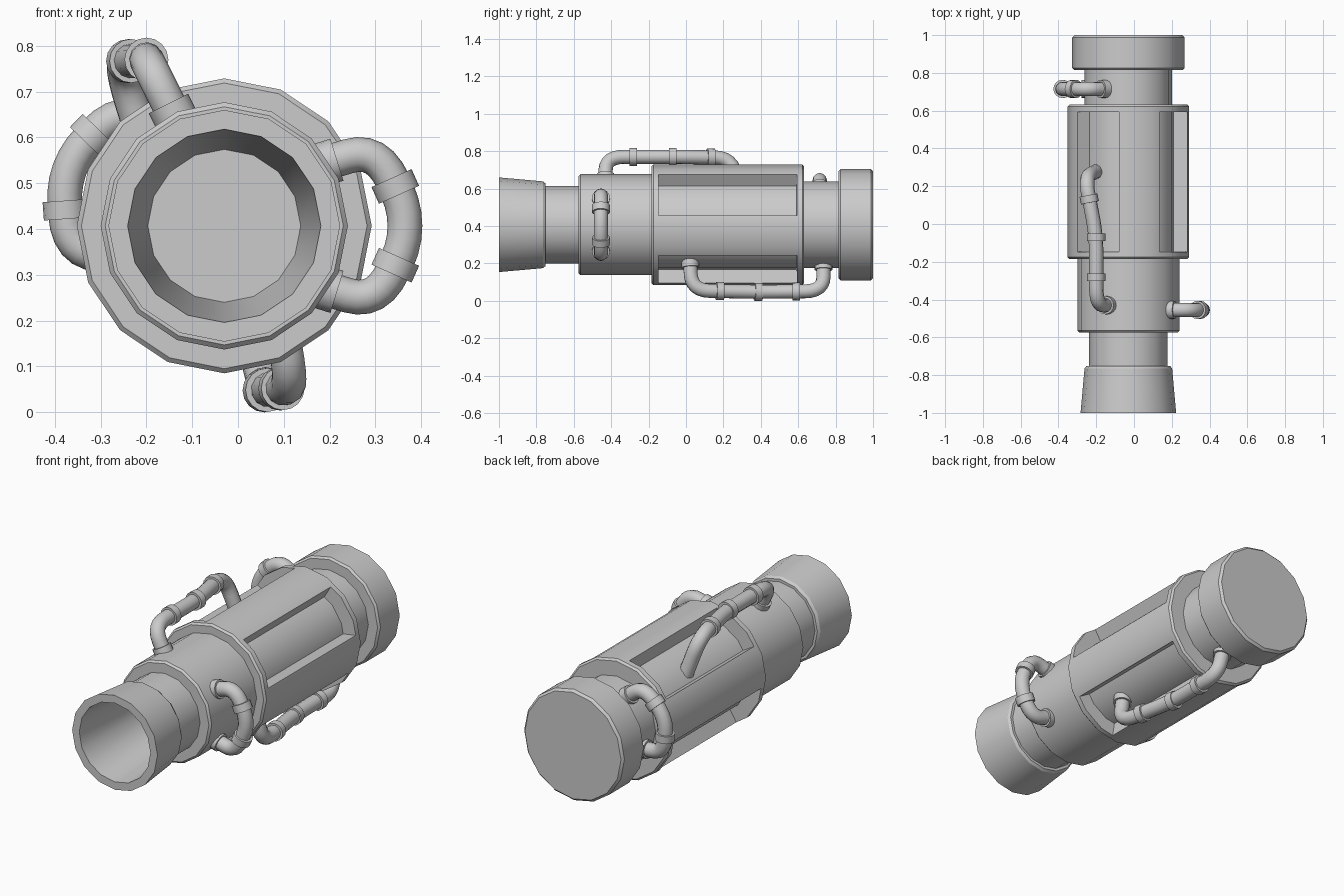
import bpy, bmesh, math
from mathutils import Vector, Matrix

if "Cube" in bpy.data.objects:
    bpy.data.objects.remove(bpy.data.objects["Cube"])

CX, CZ, SIDES = -0.03, 0.407, 16


def finish(name, bm):
    bmesh.ops.recalc_face_normals(bm, faces=bm.faces[:])
    me = bpy.data.meshes.new(name)
    bm.to_mesh(me)
    bm.free()
    me.shade_smooth()
    me.set_sharp_from_angle(angle=math.radians(30))
    ob = bpy.data.objects.new(name, me)
    bpy.context.collection.objects.link(ob)
    return ob


# Body: one 16-sided turned shell, from the bore floor out round the rim to the back
profile = [
    (-0.50, 0.167), (-1.0, 0.211), (-1.0, 0.253), (-0.765, 0.232), (-0.752, 0.222),
    (-0.752, 0.208), (-0.575, 0.208), (-0.575, 0.260), (-0.565, 0.270),
    (-0.185, 0.270), (-0.185, 0.312), (-0.175, 0.322), (0.622, 0.322), (0.632, 0.312),
    (0.632, 0.232), (0.815, 0.232), (0.815, 0.287), (0.825, 0.297),
    (0.988, 0.297), (1.0, 0.285)]
MAIN = 11  # profile step that spans the main drum
bm = bmesh.new()
rings = []
for y, r in profile:
    rings.append([bm.verts.new((r * math.cos(a), y, r * math.sin(a)))
                  for a in (2 * math.pi * k / SIDES for k in range(SIDES))])
drum = []
for i in range(len(rings) - 1):
    for k in range(SIDES):
        n = (k + 1) % SIDES
        f = bm.faces.new((rings[i][k], rings[i][n], rings[i + 1][n], rings[i + 1][k]))
        if i == MAIN and k % 4 != 3:
            drum.append(f)
bm.faces.new(rings[0])
bm.faces.new(rings[-1])
bmesh.ops.recalc_face_normals(bm, faces=bm.faces[:])

# Four recessed panels on the drum, each three sides wide
bmesh.ops.inset_region(bm, faces=drum, thickness=0.05, use_boundary=True, use_even_offset=True)
for v in {v for f in drum for v in f.verts}:
    v.co.y = -0.147 if v.co.y < 0.2 else 0.593
bmesh.ops.inset_region(bm, faces=drum, thickness=0.001, use_boundary=True, use_even_offset=True)
for v in {v for f in drum for v in f.verts}:
    v.co.x *= 0.765
    v.co.z *= 0.765
body = finish("body", bm)
body.location = (CX, 0, CZ)


def rounded(pts, radius, steps=6):
    """Path with its inner corners replaced by smooth bends."""
    pts = [Vector(p) for p in pts]
    out = [pts[0]]
    for a, b, c in zip(pts, pts[1:], pts[2:]):
        ra = min(radius, (a - b).length * 0.48)
        rc = min(radius, (c - b).length * 0.48)
        p, q = b + (a - b).normalized() * ra, b + (c - b).normalized() * rc
        for s in range(steps + 1):
            t = s / steps
            out.append(p * (1 - t) ** 2 + b * 2 * t * (1 - t) + q * t * t)
    return out + [pts[-1]]


def pipe(name, pts, collars, radius=0.08):
    """Round pipe; collars are (segment, fraction along it)."""
    path = rounded(pts, radius)
    cu = bpy.data.curves.new(name, 'CURVE')
    cu.dimensions = '3D'
    cu.bevel_depth = 0.038
    cu.bevel_resolution = 4
    cu.use_fill_caps = True
    sp = cu.splines.new('POLY')
    sp.points.add(len(path) - 1)
    for p, co in zip(sp.points, path):
        p.co = (*co, 1)
    sp.use_smooth = True
    bpy.context.collection.objects.link(bpy.data.objects.new(name, cu))
    bm = bmesh.new()
    for seg, t in collars:
        a, b = Vector(pts[seg]), Vector(pts[seg + 1])
        rot = (b - a).to_track_quat('Z', 'Y').to_matrix().to_4x4()
        bmesh.ops.create_cone(bm, cap_ends=True, segments=16, radius1=0.048, radius2=0.048,
                              depth=0.04, matrix=Matrix.Translation(a.lerp(b, t)) @ rot)
    finish(name + "_collars", bm)


# Long pipes above and below
pipe("top_pipe", [(-0.125, -0.43, 0.62), (-0.20, -0.43, 0.77), (-0.20, -0.06, 0.77),
                  (-0.26, 0.25, 0.765), (-0.195, 0.28, 0.56)],
     [(0, 0.24), (1, 0.40), (1, 0.97), (2, 0.62)], 0.1)
pipe("bottom_pipe", [(0.085, 0.02, 0.24), (0.12, 0.03, 0.055), (0.06, 0.39, 0.048),
                     (0.06, 0.735, 0.052), (0.02, 0.735, 0.21)],
     [(0, 0.22), (1, 0.42), (1, 0.99), (2, 0.58), (3, 0.85)], 0.1)


# Short loop pipes, the same shape turned round the body axis
def loop_pipe(name, y, turn, shift):
    half = [(0.20, 0.13), (0.335, 0.172), (0.412, 0.0)]
    flat = half + [(r, -s) for r, s in half[1::-1]]
    c, s = math.cos(turn), math.sin(turn)
    pts = [(CX + (u - shift) * c - v * s, y, CZ + (u - shift) * s + v * c) for u, v in flat]
    pipe(name, pts, [(0, 0.2), (1, 0.5), (2, 0.5), (3, 0.8)], 0.085)


loop_pipe("right_loop_pipe", -0.455, 0, 0)
loop_pipe("left_loop_pipe", 0.715, math.radians(160), 0.035)
